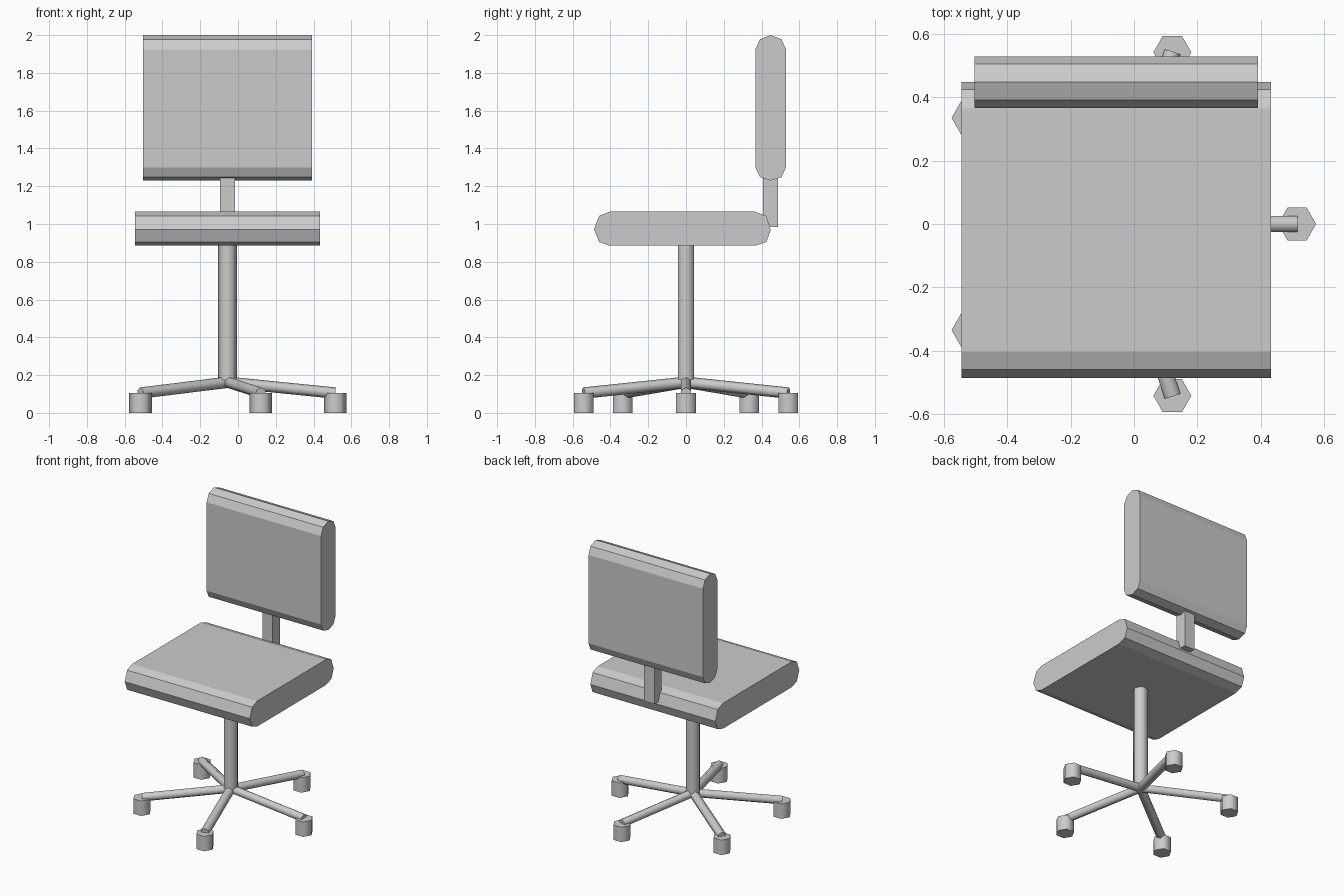
import bpy, bmesh, math
from mathutils import Vector, Matrix

if "Cube" in bpy.data.objects:
    bpy.data.objects.remove(bpy.data.objects["Cube"])

CX = -0.055  # x position of the central column

grey = bpy.data.materials.new("light grey")
grey.diffuse_color = (0.6, 0.6, 0.6, 1)
grey.use_nodes = True
grey.node_tree.nodes["Principled BSDF"].inputs["Base Color"].default_value = grey.diffuse_color


def finish(name, bm):
    bmesh.ops.recalc_face_normals(bm, faces=bm.faces)
    me = bpy.data.meshes.new(name)
    bm.to_mesh(me)
    bm.free()
    me.materials.append(grey)
    ob = bpy.data.objects.new(name, me)
    bpy.context.collection.objects.link(ob)
    return ob


def slab(name, profile, x0, x1):
    """Extrude a (y, z) profile along x."""
    bm = bmesh.new()
    face = bm.faces.new([bm.verts.new((x0, y, z)) for y, z in profile])
    ext = bmesh.ops.extrude_face_region(bm, geom=[face])
    verts = [g for g in ext["geom"] if isinstance(g, bmesh.types.BMVert)]
    bmesh.ops.translate(bm, verts=verts, vec=(x1 - x0, 0, 0))
    # keep the starting cap so the slab is closed
    if len(bm.faces) < len(profile) + 2:
        bm.faces.new([v for v in bm.verts if v not in verts])
    return finish(name, bm)


def hex_tube(name, a, b, r):
    """Smooth-sided six-sided tube between two points, with flat caps."""
    a, b = Vector(a), Vector(b)
    d = (b - a).normalized()
    # one corner points along +x for upright tubes, upward for sloping ones
    ref = Vector((1, 0, 0)) if abs(d.z) > 0.9 else Vector((0, 0, 1))
    u = (ref - d * ref.dot(d)).normalized()
    v = d.cross(u)
    bm = bmesh.new()
    rings = []
    for p in (a, b):
        ring = []
        for i in range(6):
            t = i * math.pi / 3
            ring.append(bm.verts.new(p + u * r * math.cos(t) + v * r * math.sin(t)))
        rings.append(ring)
    lo, hi = rings
    for i in range(6):
        j = (i + 1) % 6
        bm.faces.new((lo[i], lo[j], hi[j], hi[i])).smooth = True
    for ring in rings:
        cap = bm.faces.new(ring)
        for e in cap.edges:
            e.smooth = False
    return finish(name, bm)


# Seat cushion
slab("seat", [(-0.405, 1.065), (-0.46, 1.043), (-0.487, 0.972), (-0.46, 0.905),
              (-0.405, 0.885), (0.365, 0.885), (0.425, 0.905), (0.449, 0.968),
              (0.425, 1.043), (0.365, 1.065)], -0.545, 0.433)

# Backrest cushion
slab("backrest", [(0.367, 1.925), (0.392, 1.978), (0.448, 2.0), (0.506, 1.978),
                  (0.529, 1.925), (0.529, 1.3), (0.506, 1.248), (0.448, 1.23),
                  (0.392, 1.248), (0.367, 1.3)], -0.503, 0.392)

# Square bar holding the backrest
slab("backrest_bar", [(0.408, 0.985), (0.488, 0.985), (0.488, 1.26), (0.408, 1.26)],
     CX - 0.04, CX + 0.04)

# Central column
hex_tube("column", (CX, 0, 0.165), (CX, 0, 0.9), 0.05)

# Five legs, each with a caster
for i in range(5):
    t = i * math.tau / 5
    x, y = CX + 0.57 * math.cos(t), 0.57 * math.sin(t)
    hex_tube(f"leg_{i + 1}", (CX, 0, 0.162), (x, y, 0.105), 0.03)
    hex_tube(f"caster_{i + 1}", (x, y, 0), (x, y, 0.105), 0.06)
